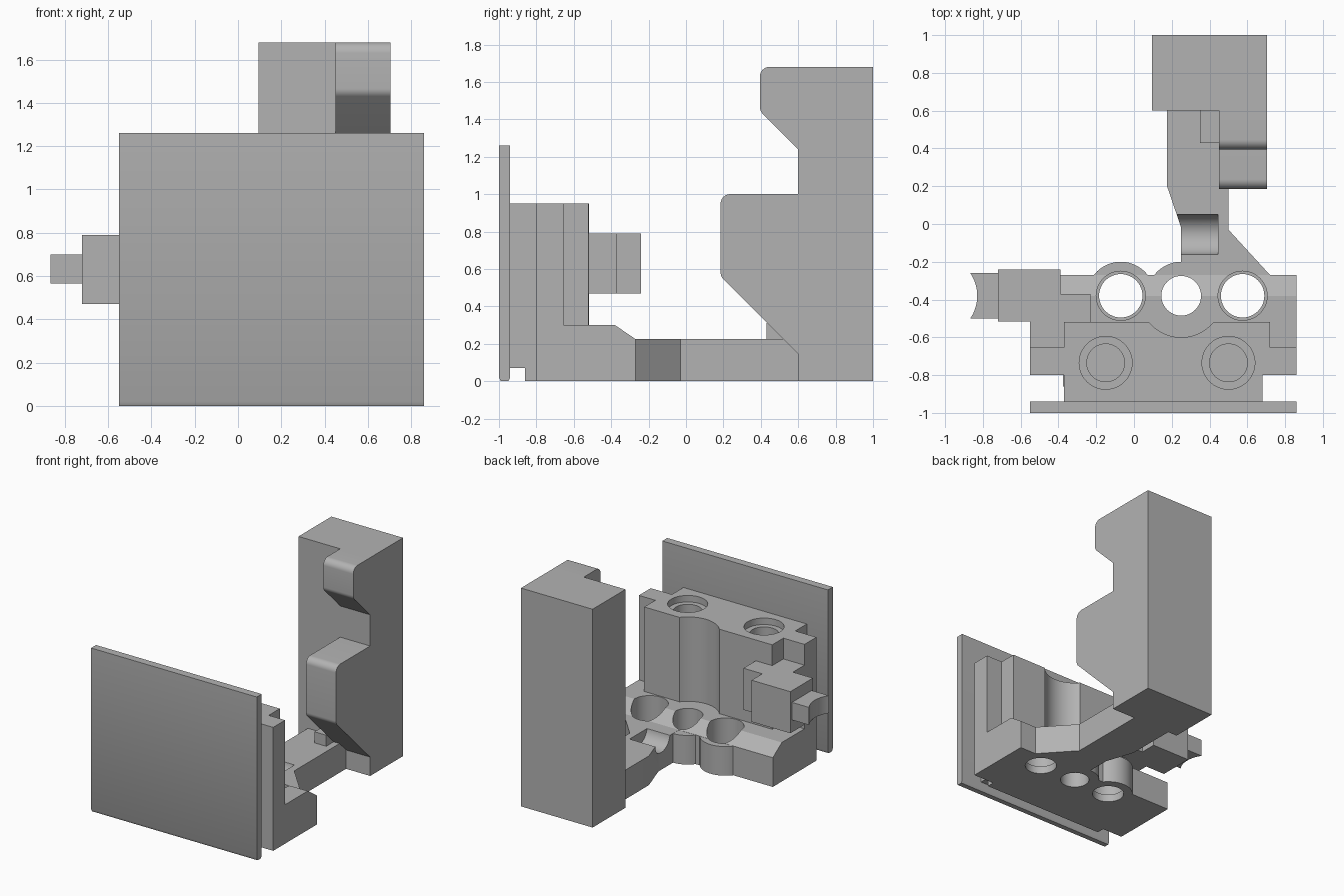
import bpy, bmesh, math
from mathutils import Vector

cube = bpy.data.objects.get("Cube")
if cube:
    bpy.data.objects.remove(cube, do_unlink=True)

grey = bpy.data.materials.new("plain grey")
grey.use_nodes = True
COL = (0.45, 0.45, 0.45, 1)
grey.diffuse_color = COL
grey.node_tree.nodes["Principled BSDF"].inputs["Base Color"].default_value = COL


def prism(name, pts, axis, lo, hi):
    """Extrude a 2D outline along an axis: 'x' takes (y, z), 'z' takes (x, y)."""
    bm = bmesh.new()
    place = (lambda p: (lo, p[0], p[1])) if axis == "x" else (lambda p: (p[0], p[1], lo))
    face = bm.faces.new([bm.verts.new(place(p)) for p in pts])
    out = bmesh.ops.extrude_face_region(bm, geom=[face])
    step = Vector((hi - lo, 0, 0)) if axis == "x" else Vector((0, 0, hi - lo))
    bmesh.ops.translate(bm, vec=step, verts=[v for v in out["geom"] if isinstance(v, bmesh.types.BMVert)])
    bmesh.ops.recalc_face_normals(bm, faces=bm.faces)
    me = bpy.data.meshes.new(name)
    bm.to_mesh(me)
    bm.free()
    me.materials.append(grey)
    ob = bpy.data.objects.new(name, me)
    bpy.context.collection.objects.link(ob)
    return ob


def box(name, x0, x1, y0, y1, z0, z1):
    return prism(name, [(x0, y0), (x1, y0), (x1, y1), (x0, y1)], "z", z0, z1)


def arc(cx, cy, r, a0, a1, n=20):
    """Points on an arc, angles in degrees."""
    return [(cx + r * math.cos(math.radians(a0 + (a1 - a0) * i / n)),
             cy + r * math.sin(math.radians(a0 + (a1 - a0) * i / n))) for i in range(n + 1)]


def circle(cx, cy, r, n=48):
    return arc(cx, cy, r, 0, 360, n)[:-1]


def rounded(pts, radii, n=6):
    """Replace corners that have a radius with a tangent curve."""
    res = []
    for i, (p, r) in enumerate(zip(pts, radii)):
        p = Vector(p)
        if r == 0:
            res.append(tuple(p))
            continue
        a = (Vector(pts[i - 1]) - p).normalized()
        b = (Vector(pts[(i + 1) % len(pts)]) - p).normalized()
        half = a.angle(b) / 2
        c = p + (a + b).normalized() * (r / math.sin(half))
        s = p + a * (r / math.tan(half)) - c
        e = p + b * (r / math.tan(half)) - c
        for k in range(n + 1):
            res.append(tuple(c + (s * (1 - k / n) + e * (k / n)).normalized() * r))
    return res


def cut(ob, *cutters):
    """Subtract each cutter from the part and bake the result."""
    bpy.context.view_layer.objects.active = ob
    for c in cutters:
        mod = ob.modifiers.new("cut", "BOOLEAN")
        mod.operation = "DIFFERENCE"
        mod.solver = "EXACT"
        mod.object = c
        bpy.ops.object.modifier_apply(modifier=mod.name)


# Front plate with a chamfered lower edge
parts = [prism("front_plate", [(-1, .02), (-.99, 0), (-.95, 0), (-.94, .02), (-.94, 1.26), (-1, 1.26)],
               "x", -.55, .86)]

# Upright body: neck, side wings and a round channel in the back
channel = arc(.25, -.38, .22, 320.5, 219.5)
body = prism("body", [(-.37, -.94), (.68, -.94), (.68, -.8), (.86, -.8), (.86, -.655), (.72, -.655),
                      (.72, -.52)] + channel +
             [(-.37, -.52), (-.37, -.655), (-.55, -.655), (-.55, -.8), (-.37, -.8)], "z", .3, .95)
neck = box("lower_neck", -.37, .68, -.94, -.86, .07, .3)
foot = box("base_front", -.375, .68, -.86, -.8, 0, .3)

# Base flange with a sloped rear edge
base = prism("base", [(-.8, 0), (-.27, 0), (-.27, .225), (-.38, .3), (-.8, .3)], "x", -.55, .86)

# Arm joining the base to the column
arm = prism("arm", [(.25, -.27), (.72, -.27), (.5, -.03), (.5, .6), (.175, .6), (.175, .2), (.25, -.02)],
            "z", 0, .225)
parts += [body, neck, foot, base, arm]

# Round bosses behind the flange holes
HOLES = [(-.07, .115, .13), (.25, .105, .105), (.575, .115, .13)]
bosses = []
for side, (x, r, _) in zip(("right", "middle", "left"), HOLES):
    edge = arc(x, -.38, .18, 37.7, 142.3, 24)
    bosses.append(prism("boss_" + side, edge, "z", 0, .224))
parts += bosses

# Cutters: stepped through holes, blind pin holes and the arm groove
through, cutters = [], []
for x, r, rim in HOLES:
    through.append(prism("cutter", circle(x, -.38, r), "z", -.1, .5))
    if rim > r:
        through.append(prism("cutter", circle(x, -.38, rim), "z", .06, .5))
pins = []
for x in (-.15, .5):
    pins.append(prism("cutter", circle(x, -.735, .14), "z", .9, 1.1))
    pins.append(prism("cutter", circle(x, -.735, .10), "z", .45, 1.1))
groove = prism("cutter", circle(-.055, .24, .107), "x", .1, .445)
cut(base, *through)
for b in bosses:
    cut(b, *through)
cut(arm, groove, *through)
cut(body, *pins)
for c in through + pins + [groove]:
    bpy.data.objects.remove(c, do_unlink=True)

# Tall column with two rounded lobes on its front left
parts.append(box("column", .095, .705, .6, 1, 0, 1.68))
parts.append(prism("upper_lobe", rounded([(.6, 1.68), (.395, 1.68), (.395, 1.445), (.6, 1.24)],
                                         [0, .05, .05, 0]), "x", .45, .705))
parts.append(prism("lower_lobe", rounded([(.6, 1), (.185, 1), (.185, .56), (.6, .145)],
                                         [0, .05, .05, 0]), "x", .45, .705))
parts.append(box("arm_stop", .35, .45, .43, .6, .22, .31))

# Side knob and its tip with a hollow end
parts.append(prism("side_knob", [(-.72, -.515), (-.55, -.515), (-.55, -.655), (-.37, -.655), (-.37, -.52),
                                 (-.23, -.52), (-.23, -.37), (-.39, -.37), (-.39, -.24), (-.72, -.24)],
                   "z", .47, .79))
parts.append(prism("knob_tip", [(-.72, -.5), (-.72, -.26)] + arc(-1.045, -.38, .215, 34, -34),
                   "z", .565, .7))

# Smooth the curved faces only
bpy.ops.object.select_all(action="DESELECT")
for ob in parts:
    ob.select_set(True)
bpy.context.view_layer.objects.active = parts[0]
bpy.ops.object.shade_smooth_by_angle(angle=math.radians(30))
